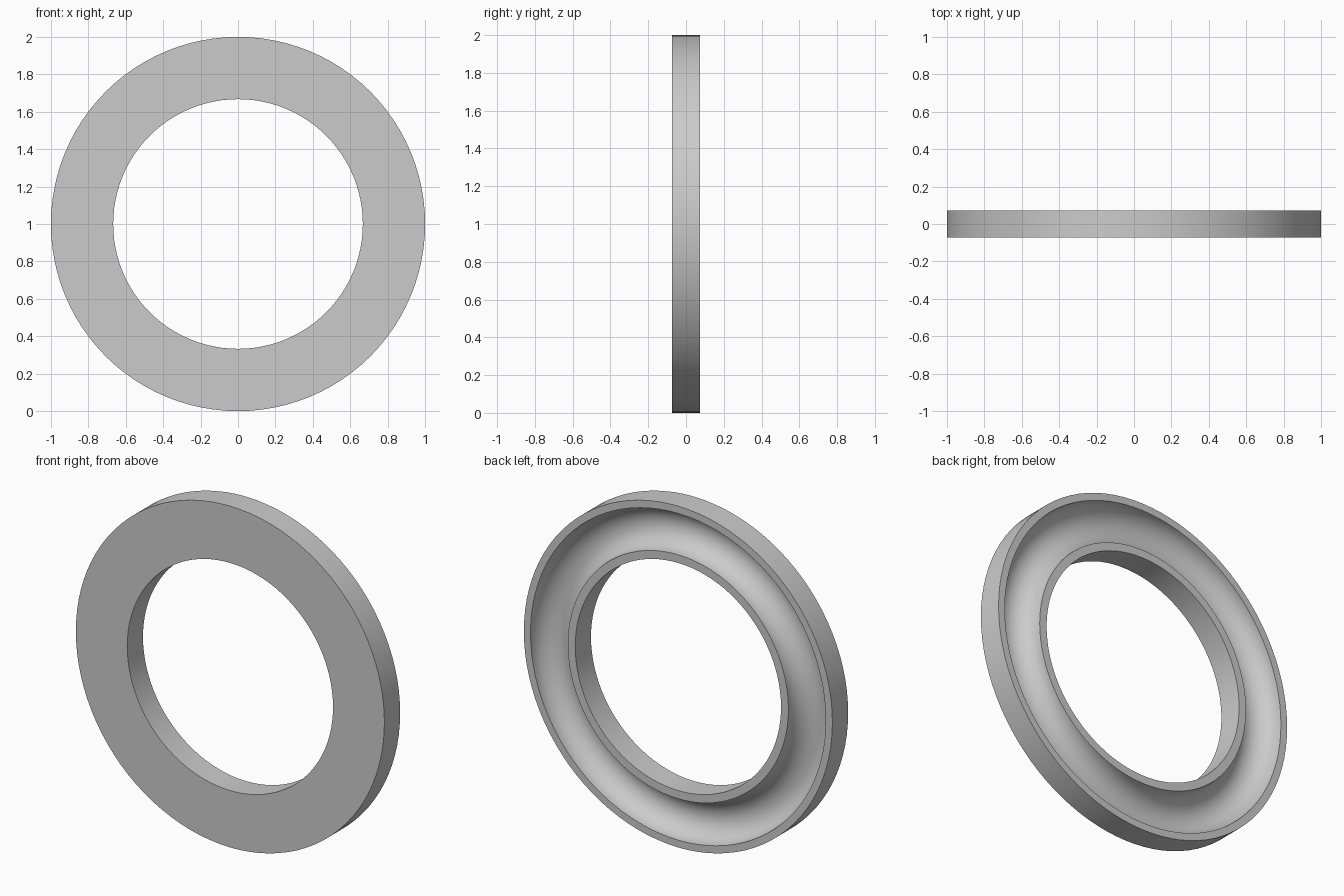
import bpy
import bmesh
from math import cos, sin, pi, tau, radians
from mathutils import Matrix, Vector

cube = bpy.data.objects.get("Cube")
if cube:
    bpy.data.objects.remove(cube, do_unlink=True)

OUTER, INNER, HALF = 1.0, 0.667, 0.073
GROOVE_MID, GROOVE_R = 0.836, 0.121
SEGMENTS, ARC_STEPS = 96, 24

# Plain grey material
grey = bpy.data.materials.new("plain grey")
grey.use_nodes = True
colour = (0.6, 0.6, 0.6, 1)
grey.diffuse_color = colour
grey.node_tree.nodes["Principled BSDF"].inputs["Base Color"].default_value = colour

# Cross-section (radius, depth): flat front, round channel in the back
profile = [(INNER, HALF), (INNER, -HALF), (OUTER, -HALF), (OUTER, HALF)]
for i in range(ARC_STEPS + 1):
    a = pi * i / ARC_STEPS
    profile.append((GROOVE_MID + GROOVE_R * cos(a), HALF - GROOVE_R * sin(a)))

# Sweep the cross-section around the y axis
bm = bmesh.new()
verts = [bm.verts.new((r, y, 0)) for r, y in profile]
edges = [bm.edges.new((v, verts[i - 1])) for i, v in enumerate(verts)]
bmesh.ops.spin(bm, geom=verts + edges, cent=(0, 0, 0), axis=(0, 1, 0),
               angle=tau, steps=SEGMENTS, use_merge=True)
bmesh.ops.remove_doubles(bm, verts=bm.verts, dist=0.0001)
bmesh.ops.recalc_face_normals(bm, faces=bm.faces)
bmesh.ops.transform(bm, matrix=Matrix.Translation(Vector((0, 0, 1))), verts=bm.verts)

mesh = bpy.data.meshes.new("grooved_ring")
bm.to_mesh(mesh)
bm.free()
mesh.materials.append(grey)
ring = bpy.data.objects.new("grooved_ring", mesh)
bpy.context.collection.objects.link(ring)

# Smooth walls with sharp rims
bpy.context.view_layer.objects.active = ring
ring.select_set(True)
bpy.ops.object.shade_smooth_by_angle(angle=radians(30))
